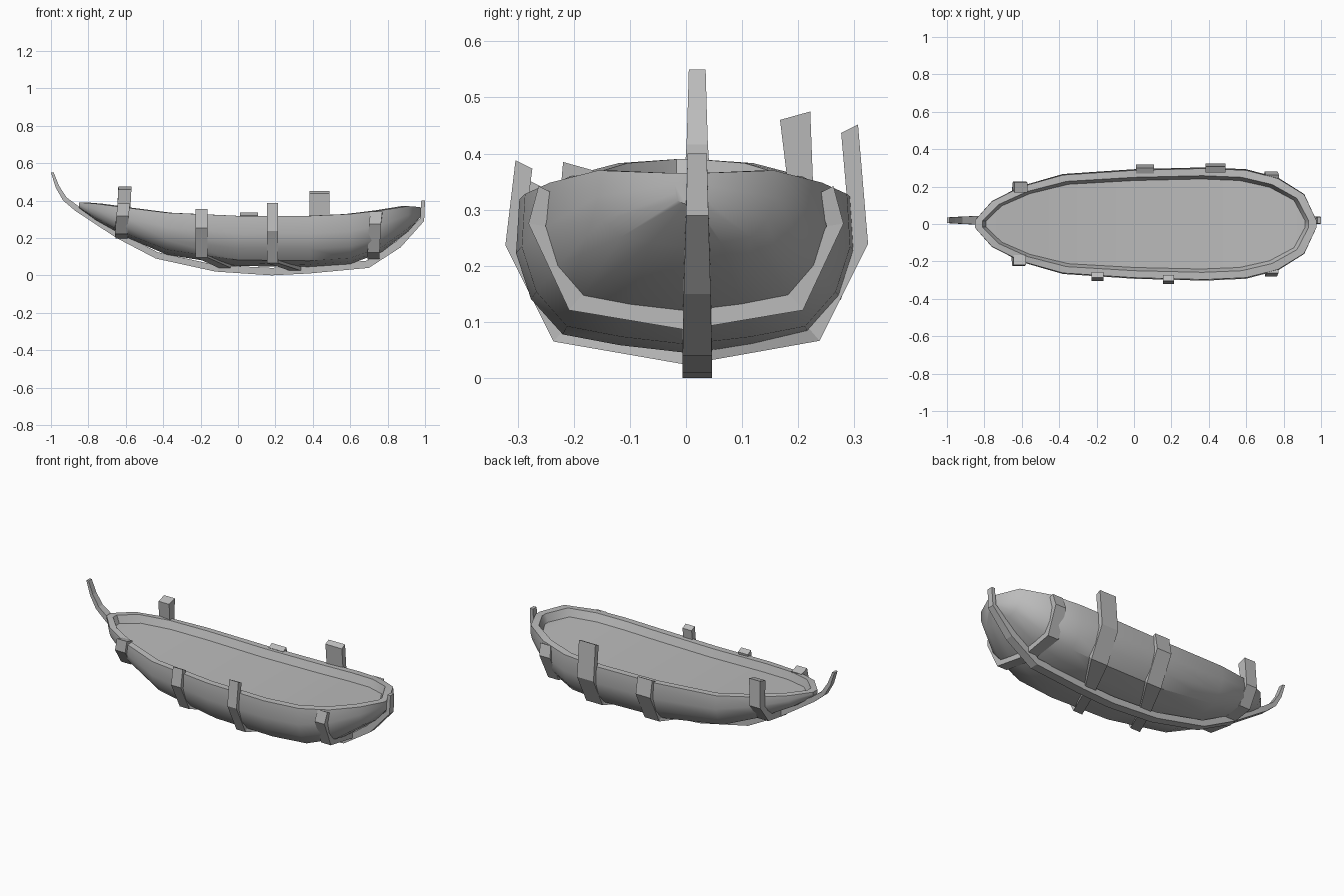
import bpy, bmesh, math
from mathutils import Vector

cube = bpy.data.objects.get("Cube")
if cube:
    bpy.data.objects.remove(cube, do_unlink=True)

grey = bpy.data.materials.new("weathered_grey")
grey.use_nodes = True
COLOUR = (0.5, 0.5, 0.5, 1)
grey.diffuse_color = COLOUR
grey.node_tree.nodes["Principled BSDF"].inputs["Base Color"].default_value = COLOUR

# Hull stations: x, half width, bottom height, rim height
STATIONS = [
    (-0.85, 0.02, 0.36, 0.39), (-0.76, 0.12, 0.295, 0.383),
    (-0.6, 0.2, 0.205, 0.362), (-0.38, 0.262, 0.11, 0.335),
    (0, 0.287, 0.05, 0.318), (0.38, 0.297, 0.045, 0.318),
    (0.6, 0.287, 0.06, 0.328), (0.77, 0.243, 0.125, 0.348),
    (0.91, 0.157, 0.235, 0.37), (0.975, 0.02, 0.31, 0.365),
]
# Half section, rim to keel: fraction of width, fraction of depth
SECTION = [(1, 1), (1.02, 0.65), (0.93, 0.35), (0.74, 0.12), (0.4, 0.05), (0, 0)]


def finish(name, bm, smooth=False):
    bmesh.ops.recalc_face_normals(bm, faces=bm.faces)
    mesh = bpy.data.meshes.new(name)
    bm.to_mesh(mesh)
    bm.free()
    mesh.materials.append(grey)
    obj = bpy.data.objects.new(name, mesh)
    bpy.context.collection.objects.link(obj)
    if smooth:
        bpy.ops.object.select_all(action="DESELECT")
        obj.select_set(True)
        bpy.context.view_layer.objects.active = obj
        bpy.ops.object.shade_smooth_by_angle(angle=math.radians(35))
    return obj


def station_at(x):
    for a, b in zip(STATIONS, STATIONS[1:]):
        if x <= b[0]:
            t = (x - a[0]) / (b[0] - a[0])
            return [p + (q - p) * t for p, q in zip(a, b)][1:]
    return STATIONS[-1][1:]


def strip(name, outer, inner, sides):
    """Bar of rectangular section between an outer and an inner line."""
    bm = bmesh.new()
    rings = [[bm.verts.new(p) for p in (o - s, o + s, i + s, i - s)]
             for o, i, s in zip(outer, inner, sides)]
    for a, b in zip(rings, rings[1:]):
        for k in range(4):
            n = (k + 1) % 4
            bm.faces.new((a[k], a[n], b[n], b[k]))
    bm.faces.new(rings[0])
    bm.faces.new(rings[-1])
    return finish(name, bm)


# Hull shell, flat rim, sloping inner wall and shallow floor
bm = bmesh.new()
profile = [(-w, d) for w, d in SECTION] + [(w, d) for w, d in SECTION[-2::-1]]
shell = [[bm.verts.new((x, f * w, b + d * (s - b))) for f, d in profile]
         for x, w, b, s in STATIONS]
for a, b in zip(shell, shell[1:]):
    for k in range(len(profile) - 1):
        bm.faces.new((a[k], a[k + 1], b[k + 1], b[k]))
bm.faces.new(shell[0])
bm.faces.new(shell[-1])


def inset_loop(along, across, drop):
    cx = 0.06
    pts = [(cx + (x - cx) * along, w * across, s - drop) for x, w, b, s in STATIONS]
    return ([bm.verts.new((x, -y, z)) for x, y, z in pts]
            + [bm.verts.new(p) for p in reversed(pts)])


loops = [[r[0] for r in shell] + [r[-1] for r in reversed(shell)],
         inset_loop(0.955, 0.87, 0), inset_loop(0.935, 0.81, 0.045)]
for a, b in zip(loops, loops[1:]):
    for k in range(len(a)):
        n = (k + 1) % len(a)
        bm.faces.new((a[k], a[n], b[n], b[k]))
floor = loops[-1]
for k in range(len(STATIONS) - 1):
    bm.faces.new((floor[k], floor[k + 1], floor[-k - 2], floor[-k - 1]))
finish("hull", bm, smooth=True)

# Keel with curled prow and short stern post: x, z, thickness, half width
KEEL = [
    (-1, 0.55, 0.015, 0.015), (-0.975, 0.47, 0.02, 0.017),
    (-0.935, 0.4, 0.025, 0.019), (-0.87, 0.345, 0.03, 0.022),
    (-0.65, 0.2, 0.035, 0.026), (-0.44, 0.09, 0.035, 0.026),
    (-0.12, 0.02, 0.035, 0.026), (0.18, 0, 0.04, 0.026),
    (0.38, 0.01, 0.04, 0.026), (0.7, 0.04, 0.04, 0.026),
    (0.87, 0.15, 0.04, 0.024), (0.995, 0.29, 0.025, 0.02),
    (1, 0.4, 0.02, 0.017),
]
outer = [Vector((x, 0.02, z)) for x, z, t, h in KEEL]
inner = []
for i, p in enumerate(outer):
    d = (outer[min(i + 1, len(outer) - 1)] - outer[max(i - 1, 0)]).normalized()
    inner.append(p + Vector((-d.z, 0, d.x)) * KEEL[i][2])
inner[0].z = outer[0].z
inner[-1].z = outer[-1].z
strip("keel", outer, inner, [Vector((0, k[3], 0)) for k in KEEL])


# Outer ribs wrapping under the hull, with uneven tops
def rib_side(x, sign, top, half, foot_shift, lean):
    """Outer point, inner point and half width, from top down to the chine."""
    w, b, s = station_at(x)
    h = s - b
    thick = 0.03 + lean
    rows = [
        (x, w + 0.012 + lean, top, w - 0.018 - lean, top - 0.015),
        (x + foot_shift * 0.5, w + 0.03, b + 0.7 * h, w + 0.03 - thick, b + 0.68 * h),
    ]
    xf = x + foot_shift
    w, b, s = station_at(xf)
    rows.append((xf, 0.74 * w + 0.02, b + 0.12 * (s - b) - 0.015,
                 0.74 * w - 0.01, b + 0.12 * (s - b) + 0.02))
    return [(Vector((r[0], sign * r[1], r[2])), Vector((r[0], sign * r[3], r[4])),
             Vector((half, 0, 0))) for r in rows]


# name, front (x, top, half width), back (x, top, half width), foot shift, extra thickness
RIBS = [
    ("bow_rib", (-0.61, 0.385, 0.033), (-0.605, 0.475, 0.035), -0.015, 0.012),
    ("fore_rib", (-0.195, 0.355, 0.032), (0.06, 0.335, 0.048), 0.0, 0.0),
    ("mid_rib", (0.185, 0.388, 0.03), (0.435, 0.452, 0.054), 0.0, 0.0),
    ("stern_rib", (0.74, 0.342, 0.032), (0.74, 0.342, 0.035), -0.015, 0.0),
]
for name, front, back, shift, lean in RIBS:
    left = rib_side(front[0], -1, front[1], front[2], shift, lean)
    right = rib_side(back[0], 1, back[1], back[2], shift, lean)
    xm = (front[0] + back[0]) / 2 + shift
    b = station_at(xm)[1]
    middle = (Vector((xm, 0, b - 0.022)), Vector((xm, 0, b + 0.015)),
              Vector((min(front[2], back[2]), 0, 0)))
    rows = left + [middle] + right[::-1]
    strip(name, *zip(*rows))
